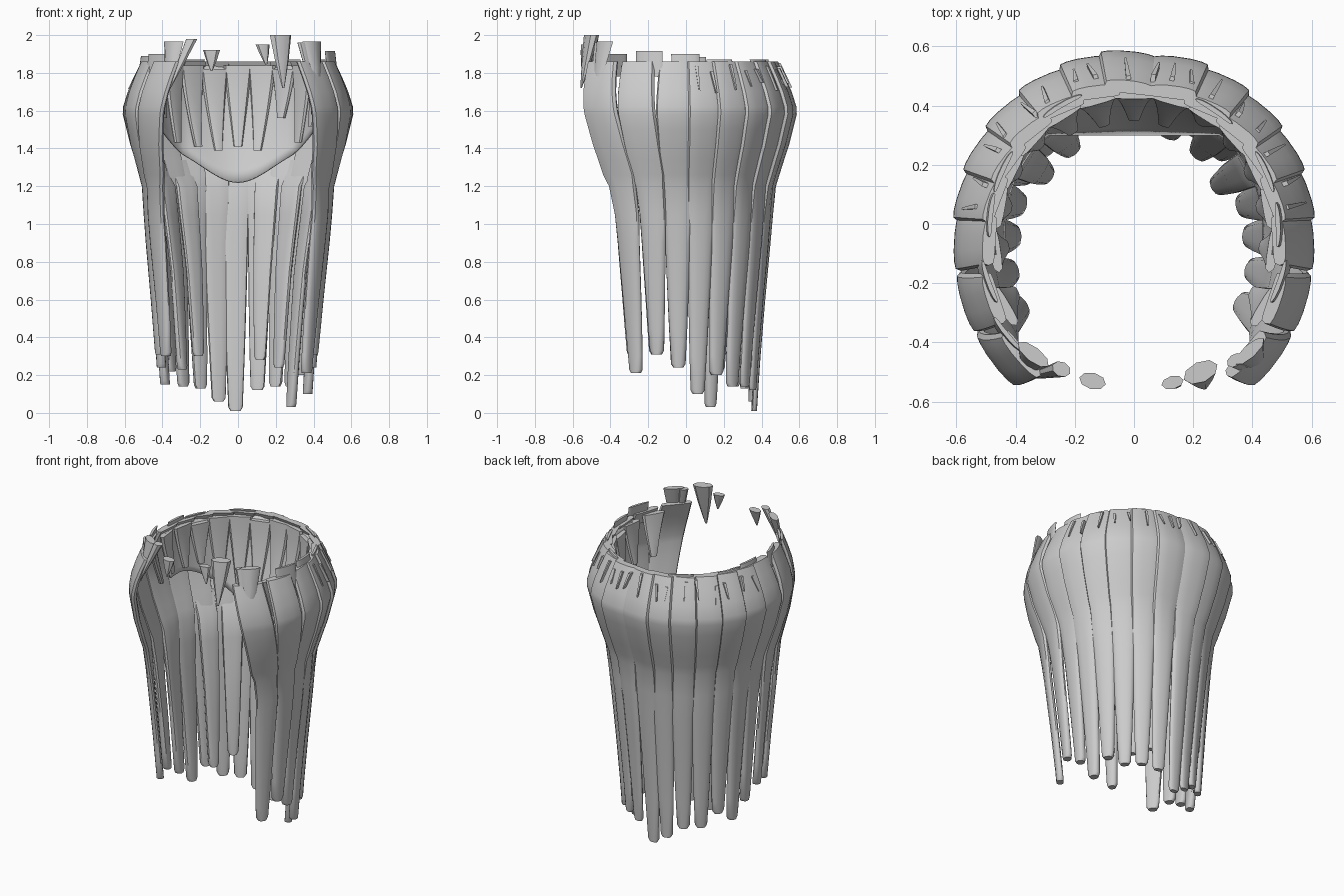
import bpy, bmesh, math, random
from mathutils import Vector

if "Cube" in bpy.data.objects:
    bpy.data.objects.remove(bpy.data.objects["Cube"])

random.seed(4)
grey = bpy.data.materials.new("plain grey")
grey.diffuse_color = (0.6, 0.6, 0.6, 1)
grey.use_nodes = True
grey.node_tree.nodes["Principled BSDF"].inputs["Base Color"].default_value = grey.diffuse_color

# outer silhouette: (height, radius)
PROFILE = [(0.0, .395), (0.3, .415), (0.6, .44), (0.9, .468), (1.2, .495),
           (1.3, .525), (1.42, .565), (1.6, .61), (1.72, .572), (1.86, .505)]
# widening of the panels beside the opening: (height, factor)
FLARE = [(0.0, .12), (1.2, .14), (1.6, .08), (1.95, .2)]


def lerp(a, b, t):
    return a + (b - a) * t


def clamp(t):
    return min(1, max(0, t))


def curve(points, z):
    for (z0, r0), (z1, r1) in zip(points, points[1:]):
        if z <= z1:
            return lerp(r0, r1, (z - z0) / (z1 - z0))
    return points[-1][1]


def profile(z):
    return curve(PROFILE, z)


def polar(a, r, z, u=0.0):
    """Point at angle a from the back, radius r, shifted u along the tangent."""
    s, c = math.sin(a), math.cos(a)
    return Vector((r * s + u * c, r * c - u * s - .02, z))


def front_shift(deg, z, r):
    """Panels beside the opening swing forward and outward near the top."""
    front = clamp((abs(deg) - 90) / 34)
    swing = 14 * front * clamp((z - 1.1) / .76)
    a = math.radians(deg + math.copysign(swing, deg))
    return a, r * (1 + front * curve(FLARE, z))


def finish(name, bm):
    bmesh.ops.recalc_face_normals(bm, faces=bm.faces)
    me = bpy.data.meshes.new(name)
    bm.to_mesh(me)
    bm.free()
    me.materials.append(grey)
    ob = bpy.data.objects.new(name, me)
    bpy.context.collection.objects.link(ob)
    bpy.ops.object.select_all(action='DESELECT')
    ob.select_set(True)
    bpy.context.view_layer.objects.active = ob
    bpy.ops.object.shade_smooth_by_angle(angle=math.radians(38))
    return ob


def loft(name, rings):
    """Closed tube through a list of equal point rings."""
    bm = bmesh.new()
    vs = [[bm.verts.new(p) for p in ring] for ring in rings]
    n = len(vs[0])
    for r0, r1 in zip(vs, vs[1:]):
        for i in range(n):
            j = (i + 1) % n
            bm.faces.new((r0[i], r0[j], r1[j], r1[i]))
    bm.faces.new(vs[0])
    bm.faces.new(vs[-1])
    return finish(name, bm)


def section(a, r, z, half, thick, tilt=0.0, n=14, power=.8, bow=.5):
    """Flattened, bowed cross-section whose outer face sits at radius r."""
    ring = []
    for i in range(n):
        t = 2 * math.pi * i / n
        c, s = math.cos(t), math.sin(t)
        if abs(s) < 1e-6:
            s = 0
        u = half * math.copysign(abs(c) ** .8, c)
        v = thick * math.copysign(abs(s) ** power, s) - thick
        v += tilt * u / half - bow * u * u / r
        ring.append(polar(a, r + v, z, u))
    return ring


def strand(name, deg, z_end, z_top=1.86, inset=0.0, wide=1.0):
    heights = [z_end, z_end + .02] + [z for z in
               (.3, .45, .6, .75, .9, 1.05, 1.2, 1.26, 1.34, 1.42, 1.5, 1.58, 1.62, 1.7, 1.78, 1.86)
               if z_end + .06 < z <= z_top]
    rings = []
    for k, z in enumerate(heights):
        upper = clamp((z - .95) / .3)
        a, r = front_shift(deg, z, profile(z))
        if inset:
            r -= lerp(.02, inset, clamp((1.3 - z) / .5))
        if deg < -45:
            r += .015 * clamp((1.1 - z) / .8)
        t = min(1, (z - z_end) / (1.2 - z_end))
        half = lerp(.037, profile(1.2) * math.radians(9), t ** .85)
        if z > 1.2:
            half = r * math.radians(9.3)
        half *= wide * (.7 if k == 0 else 1)
        side = math.sin(math.radians(deg)) ** 2
        thick = lerp(.015 + .010 * side, .022, t)
        if inset and z > 1.2:
            thick *= .5
        tilt = math.copysign(.012, deg) * upper if deg and not inset else 0
        rings.append(section(a, r, z, half, thick, tilt,
                             power=lerp(.8, .4, upper), bow=lerp(.5, .35, upper)))
    return loft(name, rings)


# main ring of hanging strands, open at the front
ENDS = [.3, .31, .24, .15, .22, .14, .13, .06, .01,
        .12, .14, .14, .2, .10, .24, .31, .21]
for i, end in enumerate(ENDS):
    strand(f"outer_strand_{i + 1}", -124 + 15.5 * i + (-2 if i == 8 else 0), end)

# second, inner row of narrower strands
for i, (deg, end) in enumerate([(-58, .23), (-38, .3), (20, .28), (40, .24), (62, .03)]):
    strand(f"inner_strand_{i + 1}", deg, end, z_top=1.34, inset=.055, wide=.85)


# inner lining with a dipping curved hem
def hem(a):
    s2 = math.sin(a) ** 2 if abs(a) < math.pi / 2 else 1
    z = 1.22 + .33 * s2
    r = min(.44, .325 / max(.1, math.cos(a)))
    return z, r


def lining_radius(a, z):
    hz, hr = hem(a)
    t = (1.85 - z) / (1.85 - hz)
    return lerp(.478, hr, max(0, t) ** 1.7)


bm = bmesh.new()
COLS, ROWS = 48, 10
grid = []
for i in range(COLS + 1):
    a = math.radians(lerp(-100, 100, i / COLS))
    hz, _ = hem(a)
    col = []
    for j in range(ROWS + 1):
        z = lerp(1.84, hz, j / ROWS)
        col.append(bm.verts.new(polar(a, lining_radius(a, z), z)))
    grid.append(col)
for c0, c1 in zip(grid, grid[1:]):
    for j in range(ROWS):
        bm.faces.new((c0[j], c1[j], c1[j + 1], c0[j + 1]))
lining = finish("inner_lining", bm)
mod = lining.modifiers.new("thickness", 'SOLIDIFY')
mod.thickness = .012
mod.offset = 0

# pointed strand roots hanging inside the rim
for i in range(15):
    deg = -112 + 16 * i
    tip = 1.56 if i in (3, 9, 12) else 1.39 + .02 * (i % 2)
    tip = max(tip, hem(math.radians(deg))[0] + .03)
    rings = []
    for k in range(7):
        t = k / 6
        z = lerp(1.84 - .02 * (i % 3 == 0), tip, t)
        a, r = front_shift(deg, z, lining_radius(math.radians(deg), z))
        rings.append(section(a, r + .002, z, lerp(.076, .022, t), lerp(.019, .015, t),
                             n=10, power=.6, bow=.3))
    loft(f"root_point_{i + 1}", rings)

# low uneven plates standing on the rim
for i, (deg, top) in enumerate([(-118, 1.90), (-104, 1.89), (-84, 1.885), (-66, 1.87), (-30, 1.87),
                                (34, 1.87), (66, 1.87), (88, 1.90), (104, 1.915)]):
    rings = []
    for z, r in ((1.78, .515), (top, .495)):
        a, rr = front_shift(deg, min(z, 1.86), r)
        rings.append(section(a, rr, z, .075, .008))
    loft(f"rim_plate_{i + 1}", rings)

# thin fins poking out under the back rim
for i in range(18):
    a = math.radians(-80 + 160 * i / 17 + random.uniform(-3, 3))
    z1, z0 = random.uniform(1.80, 1.86), random.uniform(1.69, 1.75)
    lean = random.uniform(-.02, .02)
    rings = []
    for z, w, sh in ((z0, .003, lean), ((z0 + z1) / 2, .006, lean / 2), (z1, .008, 0)):
        r = profile(z)
        rings.append([polar(a, r + dv, z, sh + du) for du, dv in
                      ((-w, -.03), (w, -.03), (w, .012), (-w, .012))])
    loft(f"back_fin_{i + 1}", rings)

# loose cones at the open front: top point, bottom point, half width, half depth
CONES = [((.225, -.50, 2.0), (.24, -.555, 1.72), .062, .035),
         ((.13, -.535, 1.95), (.15, -.55, 1.84), .038, .022),
         ((-.14, -.53, 1.92), (-.14, -.55, 1.81), .046, .028),
         ((-.245, -.49, 1.98), (-.37, -.52, 1.70), .033, .025),
         ((-.34, -.44, 1.965), (-.37, -.50, 1.70), .065, .025),
         ((.39, -.43, 1.965), (.43, -.49, 1.66), .065, .022),
         ((.34, -.46, 1.96), (.41, -.51, 1.64), .03, .02)]
for i, (top, low, w, d) in enumerate(CONES):
    top, low = Vector(top), Vector(low)
    yaw = math.atan2(top.x, -top.y)
    rings = []
    for t in (0, .45, .85, 1):
        p, s = top.lerp(low, t), lerp(1, .1, t ** 1.2)
        ring = []
        for k in range(8):
            x, y = w * s * math.cos(k * math.pi / 4), d * s * math.sin(k * math.pi / 4)
            ring.append(p + Vector((x * math.cos(yaw) - y * math.sin(yaw),
                                    x * math.sin(yaw) + y * math.cos(yaw), 0)))
        rings.append(ring)
    loft(f"front_cone_{i + 1}", rings)
